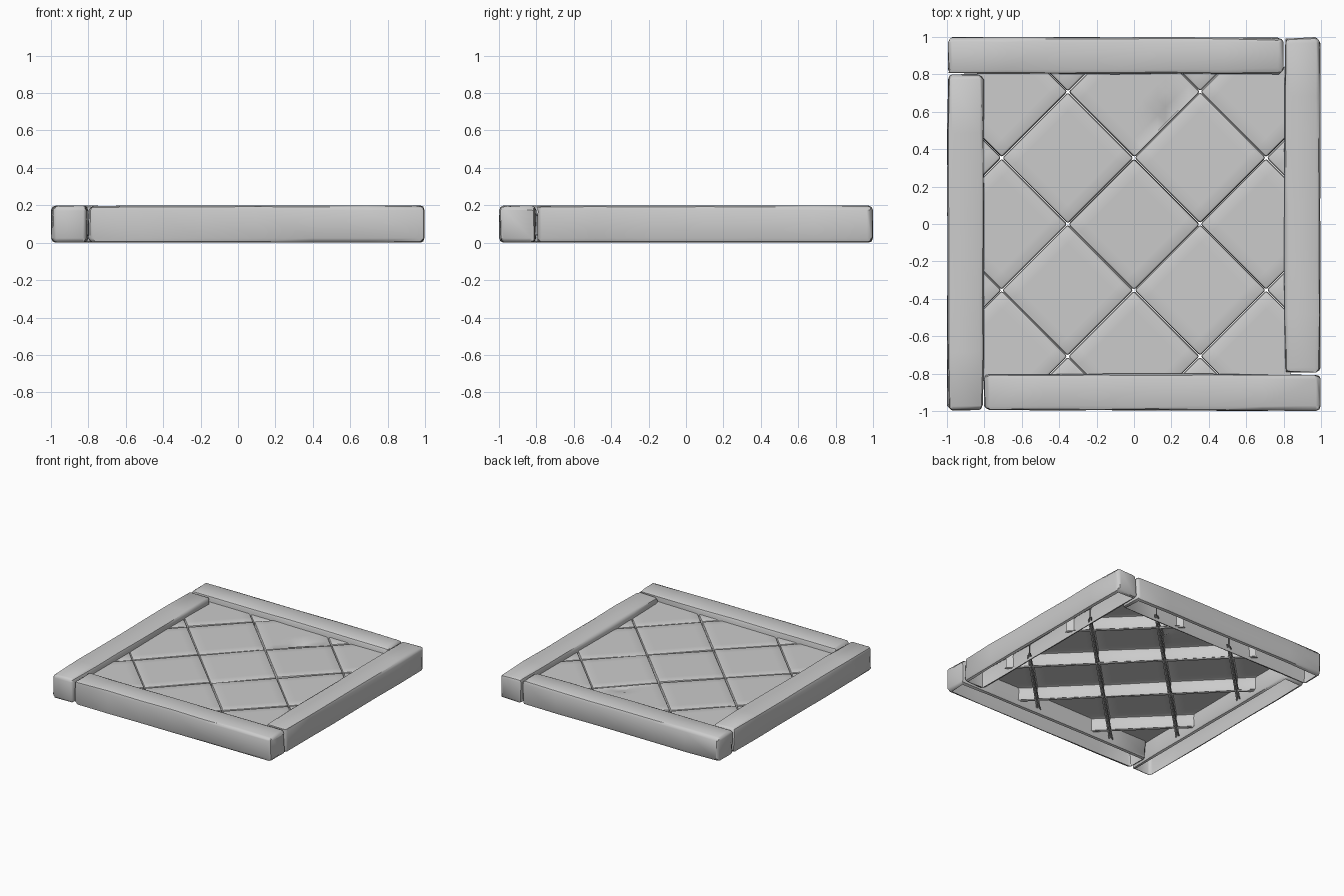
import bpy, bmesh, math, random
from mathutils import Vector, Matrix

if "Cube" in bpy.data.objects:
    bpy.data.objects.remove(bpy.data.objects["Cube"])

random.seed(4)
HALF_DIAG = 0.3536      # half diagonal of a floor tile
CLIP = 0.84             # tiles run slightly into the hollow frame


def finish(bm, name):
    """Turn a bmesh into a smooth-by-angle object."""
    me = bpy.data.meshes.new(name)
    bm.to_mesh(me)
    bm.free()
    ob = bpy.data.objects.new(name, me)
    bpy.context.collection.objects.link(ob)
    bpy.ops.object.select_all(action='DESELECT')
    ob.select_set(True)
    bpy.context.view_layer.objects.active = ob
    bpy.ops.object.shade_smooth_by_angle(angle=math.radians(35))
    return ob


def open_box(size, center, bevel, segments):
    """Bevelled box whose flat underside is left open."""
    bm = bmesh.new()
    mat = Matrix.Translation(center) @ Matrix.Diagonal((*size, 1))
    bmesh.ops.create_cube(bm, size=1, matrix=mat)
    bmesh.ops.bevel(bm, geom=bm.edges[:], offset=bevel, segments=segments,
                    profile=0.5, affect='EDGES')
    bm.normal_update()
    under = [f for f in bm.faces if f.normal.z < -0.95]
    bmesh.ops.delete(bm, geom=under, context='FACES')
    return bm


# Frame: four worn beams in a pinwheel layout, hollow from below
for k, side in enumerate(("front", "right", "back", "left")):
    center = Vector((0.099, -0.9, 0.1))
    bm = open_box((1.802, 0.2, 0.2), center, 0.024, 2)
    long_edges = [e for e in bm.edges if e.calc_length() > 1]
    bmesh.ops.subdivide_edges(bm, edges=long_edges, cuts=5)
    for v in bm.verts:
        d = v.co - center
        end = abs(d.x) > 0.86
        # hand-hewn wear: pull vertices slightly inward, more at the ends
        wear = 0.012 if end else 0.006
        v.co.y -= math.copysign(random.uniform(0, wear), d.y)
        if d.z > 0:
            v.co.z -= random.uniform(0, wear * 0.5)
        if end:
            v.co.x -= math.copysign(random.uniform(0, 0.012), d.x)
    bm.transform(Matrix.Rotation(k * math.pi / 2, 4, 'Z'))
    finish(bm, side + "_beam")

# Floor: diamond tiles, open below, trimmed to the frame
count = 0
for i in range(-3, 4):
    for j in range(-3, 4):
        c = Vector((HALF_DIAG * (i + j), HALF_DIAG * (i - j), 0))
        if max(abs(c.x), abs(c.y)) > 1.1:
            continue
        bm = open_box((0.497, 0.497, 0.11), Vector((0, 0, 0.095)), 0.014, 2)
        top = [e for e in bm.edges if all(v.co.z > 0.149 for v in e.verts)]
        bmesh.ops.subdivide_edges(bm, edges=top, cuts=7, use_grid_fill=True)
        tilt = (Matrix.Rotation(random.uniform(-.012, .012), 4, 'X')
                @ Matrix.Rotation(random.uniform(-.012, .012), 4, 'Y'))
        bm.transform(Matrix.Translation(c)
                     @ Matrix.Rotation(math.pi / 4, 4, 'Z') @ tilt)
        # chipped edge on one tile
        if (i, j) == (1, -1):
            for v in bm.verts:
                r = (v.co.xy - Vector((0.18, 0.56))).length
                if v.co.z > 0.12 and r < 0.1:
                    v.co.z -= 0.04 * (1 - r / 0.1)
        for n in ((1, 0, 0), (-1, 0, 0), (0, 1, 0), (0, -1, 0)):
            bmesh.ops.bisect_plane(
                bm, geom=bm.verts[:] + bm.edges[:] + bm.faces[:],
                plane_co=Vector(n) * CLIP, plane_no=n, clear_outer=True)
        if not bm.faces:
            bm.free()
            continue
        count += 1
        finish(bm, f"floor_tile_{count}")
